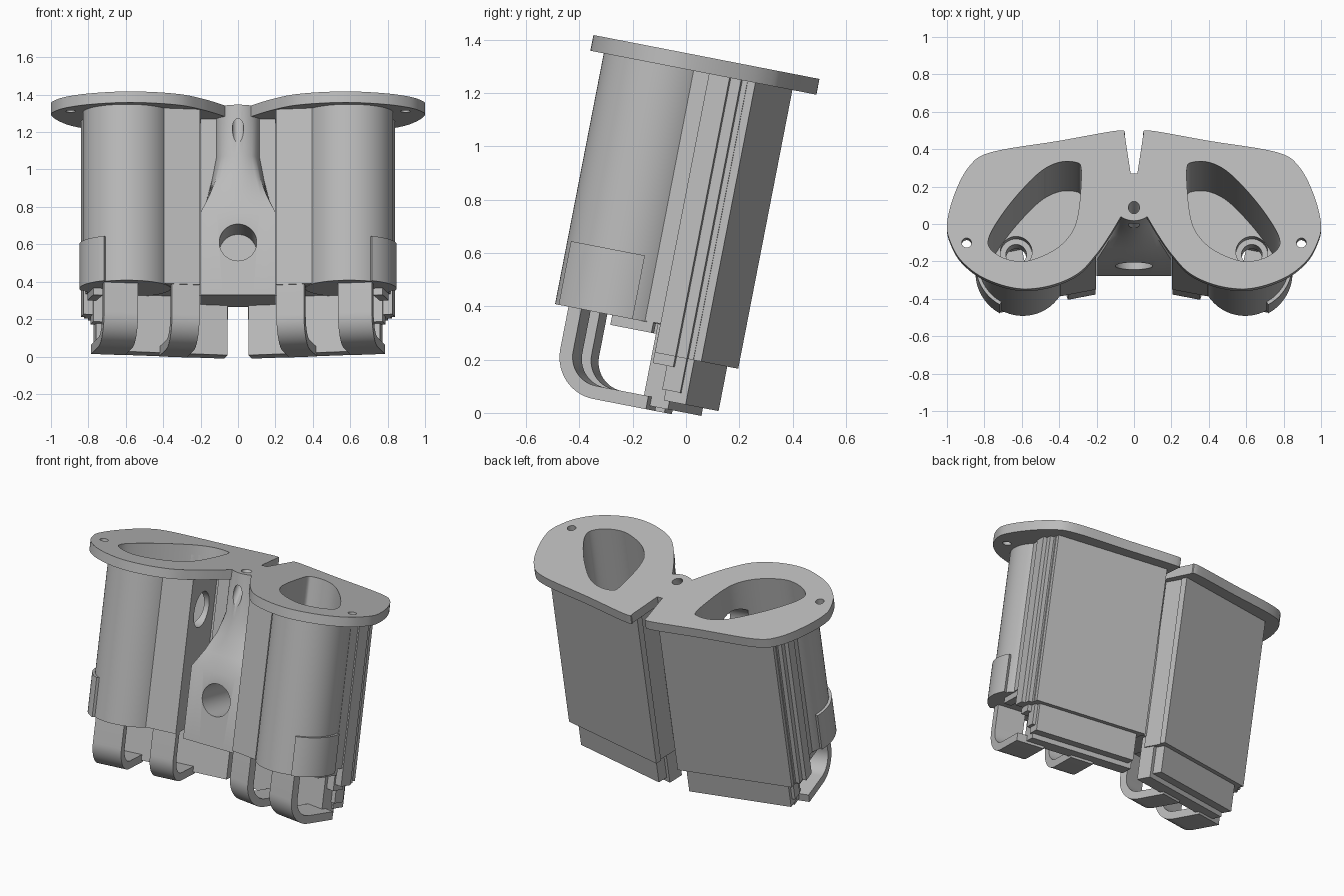
import bpy, bmesh, math
from mathutils import Matrix, Vector

if "Cube" in bpy.data.objects:
    bpy.data.objects.remove(bpy.data.objects["Cube"])

grey = bpy.data.materials.new("plain_grey")
grey.use_nodes = True
grey.diffuse_color = (0.5, 0.5, 0.5, 1)
grey.node_tree.nodes["Principled BSDF"].inputs["Base Color"].default_value = (0.5, 0.5, 0.5, 1)

# Whole model leans back; each half also turns outward about its own pivot
LEAN = Matrix.Rotation(math.radians(-11), 4, 'X')
HALF = LEAN @ Matrix.Translation((0.44, 0.09, 0)) @ Matrix.Rotation(math.radians(-11), 4, 'Z')
TOP, UNDER = 1.325, 1.265
parts, cutters = [], []


def prism(name, pts, lo, hi, frame=LEAN, axis='Z', helper=False):
    """Extrude a closed outline along z (plan outline) or x (side outline)."""
    bm = bmesh.new()
    put = (lambda p, h: (p[0], p[1], h)) if axis == 'Z' else (lambda p, h: (h, p[0], p[1]))
    a = [bm.verts.new(put(p, lo)) for p in pts]
    b = [bm.verts.new(put(p, hi)) for p in pts]
    return finish(name, bm, [a, b], frame, helper)


def finish(name, bm, rings, frame, helper=False):
    """Skin between rings, cap the ends and make the object."""
    n = len(rings[0])
    for a, b in zip(rings, rings[1:]):
        for i in range(n):
            j = (i + 1) % n
            bm.faces.new((a[i], a[j], b[j], b[i]))
    bm.faces.new(rings[0])
    bm.faces.new(rings[-1])
    bmesh.ops.recalc_face_normals(bm, faces=bm.faces)
    bm.transform(frame)
    me = bpy.data.meshes.new(name)
    bm.to_mesh(me)
    bm.free()
    me.materials.append(grey)
    ob = bpy.data.objects.new(name, me)
    bpy.context.collection.objects.link(ob)
    ob.hide_render = helper
    (cutters if helper else parts).append(ob)
    return ob


def box(name, u0, u1, t0, t1, lo, hi):
    return prism(name, [(u0, t0), (u1, t0), (u1, t1), (u0, t1)], lo, hi, HALF)


def arc(cx, cy, r, a0=0, a1=360, n=48):
    full = a1 - a0 == 360
    steps = [math.radians(a0 + (a1 - a0) * i / n) for i in range(n if full else n + 1)]
    return [(cx + r * math.cos(a), cy + r * math.sin(a)) for a in steps]


def rod(name, start, end, r, frame=LEAN):
    """Round helper between two points."""
    s, e = Vector(start), Vector(end)
    turn = (e - s).to_track_quat('Z', 'Y').to_matrix().to_4x4()
    return prism(name, arc(0, 0, r), 0, (e - s).length, frame @ Matrix.Translation(s) @ turn, helper=True)


def spline(pts, closed, n=6):
    """Smooth curve through the given points."""
    out, m = [], len(pts)
    for i in range(m if closed else m - 1):
        pick = (lambda k: pts[k % m]) if closed else (lambda k: pts[min(max(k, 0), m - 1)])
        p = [Vector(pick(i + k)) for k in (-1, 0, 1, 2)]
        for s in range(n):
            t = s / n
            q = p[1] + (p[2] - p[0]) * t / 2 + (2 * p[0] - 5 * p[1] + 4 * p[2] - p[3]) * t * t / 2 \
                + (3 * p[1] - p[0] - 3 * p[2] + p[3]) * t ** 3 / 2
            out.append(q[:])
    return out if closed else out + [pts[-1]]


def plan(pts):
    """Convert plan measures on the leaning top into local ones."""
    return [(x, (y - 0.253) / 0.9816) for x, y in pts]


def cut(obs, *tools):
    for ob in obs:
        for c in tools:
            m = ob.modifiers.new("cut", 'BOOLEAN')
            m.operation, m.solver, m.object = 'DIFFERENCE', 'EXACT', c


# Top flange with the rear notch
rim = spline([(0.05, 0.48), (0.085, 0.5), (0.4, 0.445), (0.76, 0.385), (0.88, 0.31), (0.96, 0.16),
              (1.0, 0.0), (0.98, -0.1), (0.92, -0.2), (0.8, -0.29), (0.62, -0.345), (0.45, -0.33),
              (0.3, -0.265), (0.2, -0.16), (0.13, -0.06), (0.07, 0.04)], False)
side = plan([(0.018, 0.27)] + rim)
flange = prism("top_flange", side + [(-x, y) for x, y in reversed(side)], UNDER, TOP)

# Body of one half: back panel, stepped side ribs, core, tube and inner rail
body = [
    box("back_panel", -0.37, 0.37, -0.04, 0, 0.2, UNDER),
    box("panel_groove", -0.36, 0.375, -0.06, -0.03, 0.2, UNDER),
    box("outer_rib", -0.36, 0.4, -0.1, -0.05, 0.2, UNDER),
    box("rib_step", -0.36, 0.425, -0.17, -0.09, 0.2, UNDER),
    box("core", -0.135, 0.415, -0.38, -0.15, 0.31, UNDER),
    box("inner_rail", -0.135, 0.06, -0.543, -0.16, 0.31, UNDER),
    prism("front_tube", arc(0.231, -0.378, 0.235, n=64), 0.307, UNDER, HALF),
]
sleeve = prism("tube_sleeve", arc(0.231, -0.378, 0.253, -50, 25, 16) + arc(0.231, -0.378, 0.2, 25, -50, 16),
               0.307, 0.55, HALF)

# Lower plate, base block and stepped ledges
low = [
    box("lower_plate", -0.352, 0.32, -0.2, -0.1, 0.0, 0.32),
    box("base_block", -0.33, 0.33, -0.12, -0.035, 0.03, 0.25),
    box("lower_ledge", 0.3, 0.375, -0.18, -0.1, 0.16, 0.33),
    box("corner_foot", 0.3, 0.35, -0.13, -0.06, 0.07, 0.25),
]


# Curved hooks below the tube and the rail
def hook(name, u0, u1):
    front, floor, r, th = -0.535, -0.015, 0.16, 0.05
    bend = (front + r, floor + r)
    outer = [(front, 0.32)] + arc(*bend, r, 180, 270, 14) + [(-0.17, floor)]
    inner = [(-0.17, floor + th)] + arc(*bend, r - th, 270, 180, 14) + [(front + th, 0.32)]
    return prism(name, outer + inner, u0, u1, HALF, axis='X')


hooks = [hook("outer_hook", 0.2, 0.385), hook("inner_hook", -0.135, 0.015)]
hooks.append(box("hook_bracket", 0.36, 0.41, -0.36, -0.2, 0.27, 0.32))

# Centre block blending into a round column
bm = bmesh.new()
rings = []
for w, blend in [(0.27, 0), (0.72, 0), (0.82, 0.4), (0.93, 0.75), (1.05, 1), (TOP, 1)]:
    ring = []
    for i in range(48):
        a = math.radians(i * 7.5)
        c, s = math.cos(a), math.sin(a)
        k = 1 / max(abs(c), abs(s))
        square = Vector((0.2 * c * k, -0.17 + 0.167 * s * k, w))
        round_ = Vector((0.12 * c, -0.12 + 0.12 * s, w))
        ring.append(bm.verts.new(square.lerp(round_, blend)))
    rings.append(ring)
block = finish("centre_block", bm, rings, LEAN)
web = prism("centre_web", [(-0.2, -0.15), (0.2, -0.15), (0.12, -0.02), (-0.12, -0.02)], 0.3, UNDER)

# Pocket with a counterbored floor, window in the rail and small holes
well = prism("well_cutter", spline(plan([
    (0.31, 0.33), (0.4, 0.33), (0.5, 0.28), (0.62, 0.16), (0.72, 0.03), (0.775, -0.07), (0.77, -0.13),
    (0.7, -0.18), (0.6, -0.2), (0.5, -0.175), (0.4, -0.12), (0.33, -0.04), (0.3, 0.05),
    (0.285, 0.18), (0.283, 0.3)]), True), 0.5, 1.5, helper=True)
well_left = well.copy()
well_left.data = well.data.copy()
well_left.data.transform(Matrix.Scale(-1, 4, (1, 0, 0)))
well_left.data.flip_normals()
well_left.name = "well_cutter_left"
bpy.context.collection.objects.link(well_left)
cutters.append(well_left)
bore = rod("counterbore_cutter", (0.63, -0.25, 0.43), (0.63, -0.25, 0.6), 0.085)
drain = rod("drain_cutter", (0.63, -0.25, 0.2), (0.63, -0.25, 0.6), 0.055)
window = rod("window_cutter", (-0.3, -0.36, 1.04), (0.03, -0.36, 1.04), 0.11, HALF)
screws = [rod("screw_cutter", (s * 0.895, -0.36, 1), (s * 0.895, -0.36, 1.5), 0.026) for s in (1, -1)]
bolt = rod("bolt_cutter", (0, -0.335, 1.0), (0, -0.09, 1.475), 0.03)
socket = rod("socket_cutter", (0, -0.5, 0.556), (0, -0.045, 0.556), 0.1)

cut(body, well, bore, drain)
cut([b for b in body if b.name in ("core", "inner_rail")], window)
cut([flange], well, well_left, bolt, *screws)
cut([block], bolt, socket)
cut([web], socket, bolt)

# Mirror the half, bake the modifiers and shade
for ob in body + low + hooks + [sleeve]:
    m = ob.modifiers.new("mirror", 'MIRROR')
    m.use_mirror_merge = False
bpy.context.view_layer.update()
bpy.ops.object.select_all(action='DESELECT')
for ob in parts:
    ob.select_set(True)
bpy.context.view_layer.objects.active = parts[0]
bpy.ops.object.convert(target='MESH')
bpy.ops.object.shade_smooth_by_angle(angle=math.radians(30))
for c in cutters:
    bpy.data.objects.remove(c)
